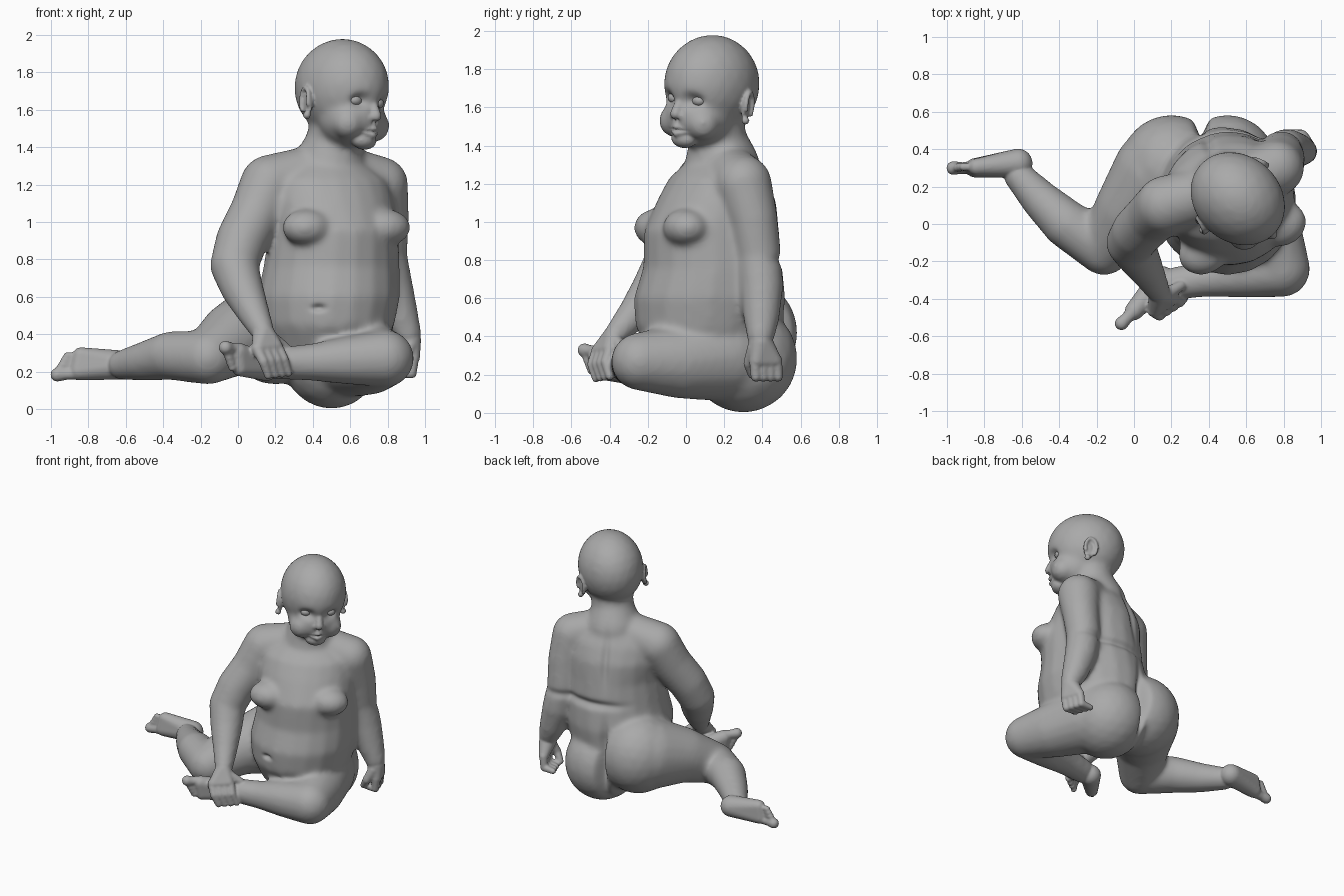
import bpy, bmesh, math
from mathutils import Vector, Matrix

if "Cube" in bpy.data.objects:
    bpy.data.objects.remove(bpy.data.objects["Cube"])

skin = bpy.data.materials.new("grey_clay")
skin.diffuse_color = (0.4, 0.4, 0.4, 1)
skin.use_nodes = True
skin.node_tree.nodes["Principled BSDF"].inputs["Base Color"].default_value = skin.diffuse_color

# Head frame: face looks along local -y
HEAD = (Matrix.Translation((0.555, 0.135, 1.72))
        @ Matrix.Rotation(math.radians(47), 4, 'Z')
        @ Matrix.Rotation(math.radians(5), 4, 'Y'))


def blob(bm, c, r, frame=Matrix(), sub=3):
    """Ellipsoid at c with radii r inside a frame."""
    r = (r, r, r) if isinstance(r, (int, float)) else r
    m = frame @ Matrix.Translation(c) @ Matrix.Diagonal((*r, 1))
    return bmesh.ops.create_icosphere(bm, subdivisions=sub, radius=1, matrix=m)["verts"]


def hull(bm, balls, frame=Matrix()):
    """Convex skin around balls given as (x, y, z, r) or (x, y, z, rx, ry, rz)."""
    tmp = bmesh.new()
    for b in balls:
        blob(tmp, b[:3], b[3] if len(b) == 4 else b[3:], frame)
    pts = [v.co.copy() for v in tmp.verts]
    tmp.free()
    vs = [bm.verts.new(p) for p in pts]
    res = bmesh.ops.convex_hull(bm, input=vs)
    junk = [v for v in set(res["geom_interior"] + res["geom_unused"])
            if isinstance(v, bmesh.types.BMVert) and v.is_valid]
    bmesh.ops.delete(bm, geom=junk, context='VERTS')


def chain(bm, balls, frame=Matrix()):
    for a, b in zip(balls, balls[1:]):
        hull(bm, (a, b), frame)


def fuse(bm, name, voxel, smooth):
    """Merge overlapping shapes into one smooth skin."""
    me = bpy.data.meshes.new(name)
    bm.to_mesh(me)
    bm.free()
    ob = bpy.data.objects.new(name, me)
    bpy.context.collection.objects.link(ob)
    m = ob.modifiers.new("skin", 'REMESH')
    m.mode, m.voxel_size = 'VOXEL', voxel
    m = ob.modifiers.new("soften", 'SMOOTH')
    m.factor, m.iterations = 0.5, smooth
    dg = bpy.context.evaluated_depsgraph_get()
    out = bpy.data.meshes.new_from_object(ob.evaluated_get(dg))
    ob.modifiers.clear()
    ob.data = out
    return ob


def dent(ob, c, r, push, frame=Matrix()):
    """Soft push of the surface around c."""
    inv, c, push = frame.inverted(), Vector(c), frame.to_3x3() @ Vector(push)
    for v in ob.data.vertices:
        d = inv @ v.co - c
        q = sum((d[i] / r[i]) ** 2 for i in range(3))
        if q < 6:
            v.co += push * math.exp(-q)


# ---- Torso, limbs and skull ----
bm = bmesh.new()
TURN = Matrix.Translation((0.5, 0.14, 0)) @ Matrix.Rotation(math.radians(20), 4, 'Z')
chain(bm, [(-.03, .02, .32, .32, .34, .14), (-.03, 0, .46, .37, .39, .14),
           (-.02, -.01, .60, .385, .40, .14), (0, 0, .76, .37, .37, .12)])
bm.clear()
chain(bm, [(-.03, .02, .32, .31, .33, .14), (-.03, -.01, .46, .36, .39, .14),
           (-.02, -.01, .60, .38, .40, .14), (0, 0, .76, .365, .365, .12),
           (.01, -.01, .95, .345, .355, .1), (0, .02, 1.1, .35, .31, .1),
           (0, .03, 1.2, .33, .26, .1), (0, .05, 1.29, .22, .19, .08)], TURN)
chain(bm, [(.49, .19, 1.28, .2), (.51, .17, 1.42, .15), (.54, .15, 1.56, .15)])
for s in (-1, 1):                                    # chest
    blob(bm, (s * .22, -.23, .97), (.14, .12, .1), TURN)
blob(bm, (.50, .30, .285), (.27, .285, .285))         # buttocks
blob(bm, (.20, .30, .42), (.28, .285, .29))
# shoulders and arms
chain(bm, [(.49, .19, 1.29, .14), (.76, .30, 1.2, .15), (.785, .35, 1.02, .13),
           (.785, .38, .82, .12), (.82, .395, .66, .115), (.87, .395, .5, .095),
           (.91, .39, .4, .072)])
chain(bm, [(.49, .19, 1.29, .14), (.17, .1, 1.2, .16), (.1, .04, 1.05, .145),
           (.02, -.04, .9, .14), (-.02, -.1, .77, .13), (.02, -.17, .65, .115),
           (.08, -.27, .52, .088), (.13, -.36, .42, .065)])
# legs
chain(bm, [(.14, .26, .42, .26), (-.01, .08, .38, .2), (-.16, -.13, .275, .145),
           (-.36, 0, .285, .13), (-.5, .13, .255, .105), (-.62, .26, .235, .08)])
chain(bm, [(.58, .2, .3, .24), (.7, -.03, .27, .195), (.79, -.24, .27, .152),
           (.6, -.265, .26, .13), (.4, -.29, .25, .1), (.2, -.32, .245, .085)])
# skull, jaw, cheeks
blob(bm, (0, 0, 0), (.232, .275, .262), HEAD)
blob(bm, (0, -.08, -.165), (.185, .185, .165), HEAD)
for s in (-1, 1):
    blob(bm, (s * .1, -.155, -.2), .088, HEAD)
base = fuse(bm, "base", 0.018, 9)

# ---- Fine parts ----
bm = bmesh.new()
bm.from_mesh(base.data)
bpy.data.objects.remove(base)


def foot(heel, ball_big, ball_small, reach):
    hull(bm, (heel, ball_big, ball_small))
    a, b, reach = Vector(ball_big[:3]), Vector(ball_small[:3]), Vector(reach)
    for i in range(5):
        p = a.lerp(b, -.15 + i * .3)
        r = .037 if i == 0 else .026 - i * .001
        q = p + reach * (1 - .09 * i)
        chain(bm, [(*p, r), (*(p + (q - p) * .6), r * .85), (*q, r)])


foot((-.62, .325, .235, .078), (-.85, .30, .205, .052), (-.84, .305, .285, .045), (-.115, 0, -.01))
foot((.15, -.30, .225, .075), (.0, -.465, .305, .05), (.01, -.455, .22, .045), (-.065, -.065, .01))


def hand(wrist, k1, k2, bend, tip, thumb):
    hull(bm, (wrist, (*k1, .038), (*k2, .036)))
    k1, k2 = Vector(k1), Vector(k2)
    for i in range(4):
        p = k1.lerp(k2, -.1 + i * .4)
        chain(bm, [(*p, .03), (*(p + Vector(bend)), .027), (*(p + Vector(tip)), .021)])
    chain(bm, thumb)


hand((.915, .39, .37, .064), (.935, .37, .275), (.90, .465, .275),
     (-.01, .005, -.085), (-.09, .01, -.09),
     [(.92, .36, .34, .04), (.88, .33, .26, .03), (.84, .345, .2, .022)])
hand((.135, -.37, .41, .058), (.2, -.40, .335), (.11, -.46, .325),
     (.035, -.025, -.07), (.06, -.005, -.145),
     [(.18, -.37, .38, .035), (.25, -.33, .33, .028), (.28, -.32, .28, .022)])

# nose, lips, chin
chain(bm, [(0, -.235, -.08, .022), (0, -.262, -.155, .03)], HEAD)
for s in (-1, 1):
    blob(bm, (s * .028, -.246, -.165), .022, HEAD)
    chain(bm, [(s * .045, -.228, -.232, .014), (0, -.252, -.222, .018)], HEAD)
    chain(bm, [(s * .04, -.228, -.246, .014), (0, -.246, -.256, .02)], HEAD)
blob(bm, (0, -.185, -.285), (.075, .06, .05), HEAD)
# ears
for s in (-1, 1):
    ear = HEAD @ Matrix.Translation((s * .222, .03, -.1)) @ Matrix.Rotation(s * .35, 4, 'Z')
    blob(bm, (0, 0, -.005), (.016, .04, .07), ear)
    rim = [(s * .016, .012 + .042 * math.cos(t), .012 + .066 * math.sin(t), .013)
           for t in [math.radians(200 - 28 * k) for k in range(10)]]
    chain(bm, rim, ear)
    blob(bm, (s * .01, -.012, -.07), .022, ear)
body = fuse(bm, "body", 0.0085, 4)

# ---- Soft sculpted hollows ----
for s in (-1, 1):
    dent(body, (s * .088, -.235, -.078), (.05, .06, .034), (0, .042, 0), HEAD)   # eye sockets
    dent(body, (s * .012, -.265, -.19), (.008, .02, .01), (0, .008, .008), HEAD)  # nostrils
dent(body, (0, -.26, -.239), (.05, .04, .006), (0, .016, 0), HEAD)               # mouth line
dent(body, (.43, -.27, .54), (.035, .08, .018), (0, .025, 0))                    # navel
dent(body, (.36, .56, .36), (.03, .2, .24), (0, -.075, 0))                       # cleft
dent(body, (.5, .5, .80), (.35, .12, .03), (0, -.025, 0))                        # waist fold
dent(body, (0, .33, 1.12), (.03, .12, .2), (0, -.02, 0), TURN)                   # spine
body.data.update()

# ---- Eyes ----
for s, side in ((-1, "right"), (1, "left")):
    me = bpy.data.meshes.new(side + "_eye")
    bm = bmesh.new()
    blob(bm, (s * .086, -.184, -.078), (.04, .034, .03), HEAD)
    bm.to_mesh(me)
    bm.free()
    bpy.context.collection.objects.link(bpy.data.objects.new(side + "_eye", me))

for ob in bpy.context.collection.objects:
    ob.data.materials.clear()
    ob.data.materials.append(skin)
    ob.data.shade_smooth()
